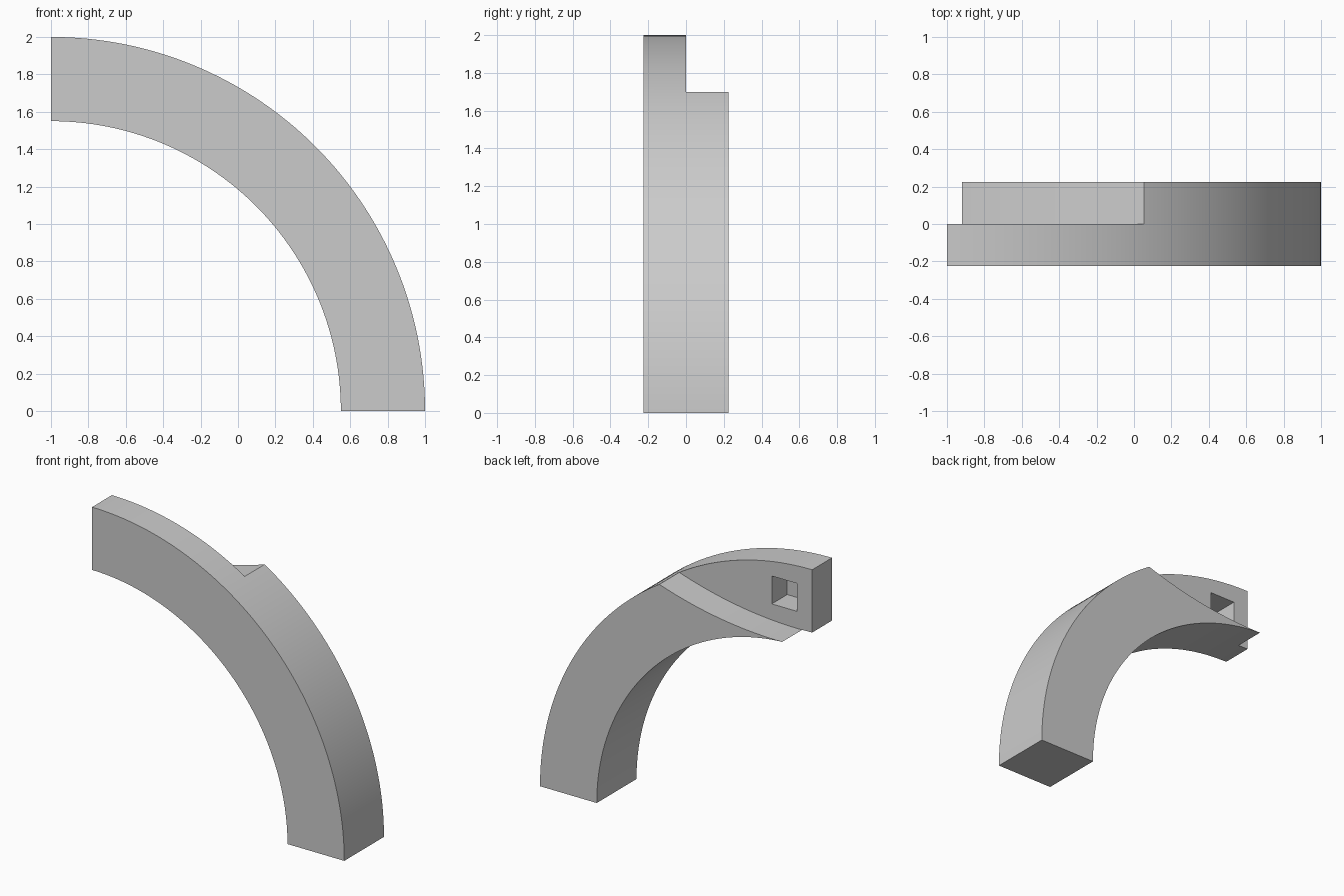
import bpy
import bmesh
from math import sin, cos, pi, atan2, hypot, sqrt, radians

cube = bpy.data.objects.get("Cube")
if cube:
    bpy.data.objects.remove(cube, do_unlink=True)

HALF = 0.225          # half depth of the arch
OUTER, INNER = 2.0, 1.55


def arc(cx, cz, r, a0, a1, n):
    return [(cx + r * cos(a0 + (a1 - a0) * i / n),
             cz + r * sin(a0 + (a1 - a0) * i / n)) for i in range(n + 1)]


def extrude_profile(name, profile, y0, y1):
    """Solid made from an x-z outline swept along y."""
    bm = bmesh.new()
    face = bm.faces.new([bm.verts.new((x, y0, z)) for x, z in profile])
    swept = bmesh.ops.extrude_face_region(bm, geom=[face])["geom"]
    verts = [g for g in swept if isinstance(g, bmesh.types.BMVert)]
    bmesh.ops.translate(bm, verts=verts, vec=(0, y1 - y0, 0))
    bmesh.ops.recalc_face_normals(bm, faces=bm.faces)
    mesh = bpy.data.meshes.new(name)
    bm.to_mesh(mesh)
    bm.free()
    obj = bpy.data.objects.new(name, mesh)
    bpy.context.collection.objects.link(obj)
    return obj


def cut(target, cutter):
    cutter.hide_render = True
    bpy.context.view_layer.objects.active = target
    mod = target.modifiers.new("cut", 'BOOLEAN')
    mod.operation = 'DIFFERENCE'
    mod.solver = 'EXACT'
    mod.object = cutter
    bpy.ops.object.modifier_apply(modifier=mod.name)
    bpy.data.objects.remove(cutter, do_unlink=True)


# Quarter-ring arch
ring = arc(-1, 0, OUTER, 0, pi / 2, 64) + arc(-1, 0, INNER, pi / 2, 0, 64)
arch = extrude_profile("quarter_arch", ring, -HALF, HALF)

# Half-lap notch in the back, with a gently hollow ledge
tip, top = (-0.92, 1.548), (0.055, 1.70)
dx, dz = top[0] - tip[0], top[1] - tip[1]
chord, radius = hypot(dx, dz), 3.0
reach = sqrt(radius ** 2 - (chord / 2) ** 2)
cx = (tip[0] + top[0]) / 2 - dz / chord * reach
cz = (tip[1] + top[1]) / 2 + dx / chord * reach
a0 = atan2(tip[1] - cz, tip[0] - cx)
a1 = atan2(top[1] - cz, top[0] - cx)
ledge = arc(cx, cz, radius, a0, a1, 24)
notch = [(-1.2, 1.45), (-0.93, 1.53)] + ledge + [(0.25, 1.77), (0.25, 2.2), (-1.2, 2.2)]
cut(arch, extrude_profile("notch_cutter", notch, 0, 0.4))

# Blind square socket in the lap face
socket = [(-0.88, 1.67), (-0.68, 1.67), (-0.68, 1.87), (-0.88, 1.87)]
cut(arch, extrude_profile("socket_cutter", socket, -0.175, 0.1))

# Plain grey finish
grey = bpy.data.materials.new("light_grey")
grey.use_nodes = True
color = (0.6, 0.6, 0.6, 1)
grey.diffuse_color = color
grey.node_tree.nodes["Principled BSDF"].inputs["Base Color"].default_value = color
arch.data.materials.clear()
arch.data.materials.append(grey)
for poly in arch.data.polygons:
    poly.material_index = 0

bpy.ops.object.select_all(action='DESELECT')
arch.select_set(True)
bpy.context.view_layer.objects.active = arch
bpy.ops.object.shade_smooth_by_angle(angle=radians(30))
